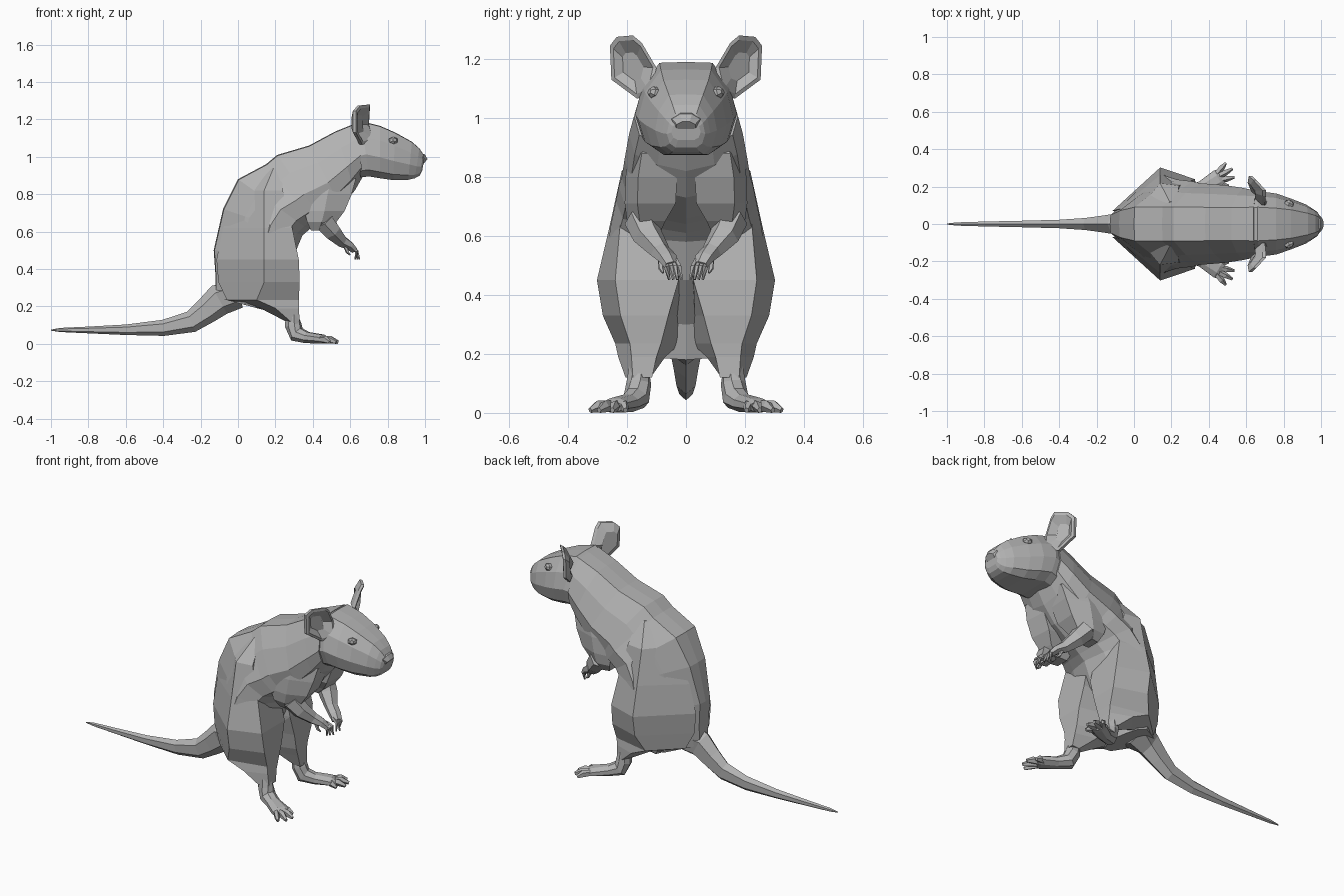
import bpy, bmesh, math
from mathutils import Vector

fur = bpy.data.materials.new("grey fur")
fur.diffuse_color = (0.45, 0.45, 0.45, 1)


def finish(name, bm, mirror):
    bmesh.ops.recalc_face_normals(bm, faces=bm.faces)
    me = bpy.data.meshes.new(name)
    bm.to_mesh(me)
    bm.free()
    me.materials.append(fur)
    ob = bpy.data.objects.new(name, me)
    bpy.context.collection.objects.link(ob)
    if mirror:
        m = ob.modifiers.new("mirror", 'MIRROR')
        m.use_axis = (False, True, False)
    return ob


def loft(name, rings, mirror=False):
    """Skin a list of equal-length point rings and cap both ends."""
    bm = bmesh.new()
    vs = [[bm.verts.new(p) for p in r] for r in rings]
    n = len(vs[0])
    for a, b in zip(vs, vs[1:]):
        for i in range(n):
            j = (i + 1) % n
            bm.faces.new((a[i], a[j], b[j], b[i]))
    bm.faces.new(vs[0])
    bm.faces.new(vs[-1])
    return finish(name, bm, mirror)


def tube(name, path, sides=6, mirror=False):
    """Tapered limb: path of (x, y, z, half width, half height)."""
    pts = [Vector(p[:3]) for p in path]
    rings = []
    for i, p in enumerate(path):
        d = (pts[min(i + 1, len(pts) - 1)] - pts[max(i - 1, 0)]).normalized()
        s = Vector((0, 0, 1)).cross(d)
        s = s.normalized() if s.length > 0.05 else Vector((0, 1, 0))
        u = d.cross(s)
        ring = []
        for k in range(sides):
            a = 2 * math.pi * (k + 0.5) / sides
            ring.append(pts[i] + s * math.cos(a) * p[3] + u * math.sin(a) * p[4])
        rings.append(ring)
    return loft(name, rings, mirror)


def spine_loft(name, rows, front):
    """Rows: back x, z, front x, z, half width, back breadth."""
    rings = []
    for bx, bz, fx, fz, w, b in rows:
        profile = [(0, 0), (.01, b), (.28, .36 + b * .95), (.6, 1)] + front
        half = [(bx + (fx - bx) * t, w * k, bz + (fz - bz) * t) for t, k in profile]
        rings.append(half + [(x, -y, z) for x, y, z in reversed(half) if y > 0])
    return loft(name, rings)


# Trunk, narrow over the rump and broad at the shoulders
body = spine_loft("body", [
    (-.12, .25, .14, .18, .15, .25), (-.12, .36, .17, .30, .20, .22),
    (-.13, .50, .29, .45, .28, .17), (-.08, .72, .345, .58, .255, .28),
    (0, .88, .38, .61, .238, .38), (.15, .96, .42, .64, .228, .40),
    (.21, 1.01, .45, .66, .218, .42), (.38, 1.06, .55, .73, .208, .43),
    (.52, 1.135, .625, .82, .193, .46), (.64, 1.183, .665, .89, .176, .51)],
    [(.82, .9), (.93, .5), (1, 0)])

# Head, flat on top with deep cheeks and a blunt muzzle
head = spine_loft("head", [
    (.61, 1.165, .655, .89, .165, .5), (.66, 1.19, .70, .895, .173, .52),
    (.76, 1.165, .76, .885, .163, .52), (.84, 1.13, .83, .875, .138, .55),
    (.93, 1.08, .91, .877, .105, .55), (.97, 1.045, .945, .885, .082, .55),
    (.99, 1.015, .972, .90, .065, .55), (.996, .99, .985, .925, .05, .55)],
    [(.88, .85), (1, .55), (1, 0)])

# Nose
tube("nose", [(.96, 0, .99, .058, .036), (.985, 0, .985, .052, .034),
              (1.0, 0, .972, .034, .022)], 8)

# Eyes
tube("eye", [(.82, .09, 1.08, .03, .022), (.833, .115, 1.088, .026, .02),
             (.838, .125, 1.09, .012, .01)], 6, True)

# Ears: cupped plates facing forward and outward
rim = [(.695, .10, 1.17), (.70, .15, 1.255), (.70, .18, 1.28), (.65, .235, 1.275),
       (.625, .258, 1.245), (.625, .253, 1.13), (.66, .165, 1.065), (.72, .12, 1.085)]
mid = Vector((.665, .18, 1.175))


def ear_ring(scale, dx):
    return [mid + (Vector(p) - mid) * scale + Vector((dx, 0, 0)) for p in rim]


loft("ear", [ear_ring(.55, -.035), ear_ring(.98, -.012), ear_ring(1, .005),
             ear_ring(.85, .008), ear_ring(.45, -.018)], True)

# Haunches
haunch = loft("haunch", [
    [(bx, by, z), (mx, my, z), (fx, fo, z), (fx, fi, z), (mx, mi, z)]
    for z, bx, by, mx, my, fx, fo, fi, mi in [
        (.94, .14, .07, .19, .12, .23, .12, .03, .03),
        (.82, .04, .10, .14, .218, .24, .205, .03, .03),
        (.62, -.08, .08, .14, .262, .29, .225, .03, .03),
        (.45, -.115, .07, .14, .302, .325, .24, .025, .02),
        (.33, -.105, .07, .14, .282, .33, .222, .06, .02),
        (.235, -.06, .09, .10, .24, .325, .19, .085, .02),
        (.19, .12, .12, .20, .23, .325, .185, .10, .07),
        (.12, .255, .16, .28, .205, .33, .18, .115, .12)]], True)

# Hind feet with four splayed toes
tube("hind_foot", [(.285, .16, .16, .035, .035), (.295, .16, .10, .042, .045),
                   (.315, .168, .05, .045, .045), (.37, .195, .033, .042, .032),
                   (.45, .24, .025, .055, .026), (.465, .25, .02, .05, .018)], 8, True)
for i, (ex, ey) in enumerate([(.505, .205), (.535, .25), (.525, .295), (.49, .325)]):
    b = Vector((.435, .215 + .016 * i))
    e = Vector((ex, ey))
    m = b.lerp(e, .6)
    tube("hind_toe", [(b.x, b.y, .024, .015, .018), (m.x, m.y, .022, .017, .021),
                      (e.x, e.y, .009, .008, .010)], 5, True)

# Upper arms
upper_arm = loft("upper_arm", [
    [(x0, y1, z), ((x0 + x1) / 2, y1 + .008, z), (x1, y1 - .035, z),
     (x1 - .01, y0, z), (x0, y0, z)]
    for z, x0, x1, y0, y1 in [(.96, .42, .57, .04, .13), (.88, .37, .63, .03, .185),
                              (.80, .35, .608, .03, .197), (.71, .355, .57, .035, .2),
                              (.65, .37, .525, .07, .192), (.605, .39, .475, .09, .165)]], True)

# Forearms and paws with four fingers
tube("forearm", [(.46, .155, .66, .055, .06), (.505, .13, .60, .052, .05),
                 (.555, .088, .548, .036, .034), (.595, .063, .525, .036, .024),
                 (.62, .048, .50, .03, .018)], 6, True)
for i in range(4):
    y = .065 - .014 * i
    x = .65 - .012 * abs(i - 2)
    tube("finger", [(.60, y + .01, .515, .008, .011), (.635, y, .495, .009, .011),
                    (x, y - .008, .452, .004, .005)], 5, True)
tube("thumb", [(.575, .085, .52, .012, .012), (.585, .085, .49, .009, .009),
               (.60, .078, .475, .004, .004)], 5, True)

# Tail
tail = tube("tail", [(.0, 0, .27, .11, .08), (-.10, 0, .235, .06, .085),
                     (-.17, 0, .175, .048, .07), (-.25, 0, .118, .037, .058),
                     (-.40, 0, .085, .026, .043), (-.60, 0, .075, .020, .028),
                     (-.80, 0, .074, .015, .018), (-.95, 0, .074, .010, .011),
                     (-1.0, 0, .073, .003, .003)], 6)

# Fuse the large parts into one skin so no hidden walls remain inside
for part in (haunch, upper_arm, head, tail):
    u = body.modifiers.new("join " + part.name, 'BOOLEAN')
    u.operation = 'UNION'
    u.solver = 'EXACT'
    u.object = part
    part.hide_render = True
